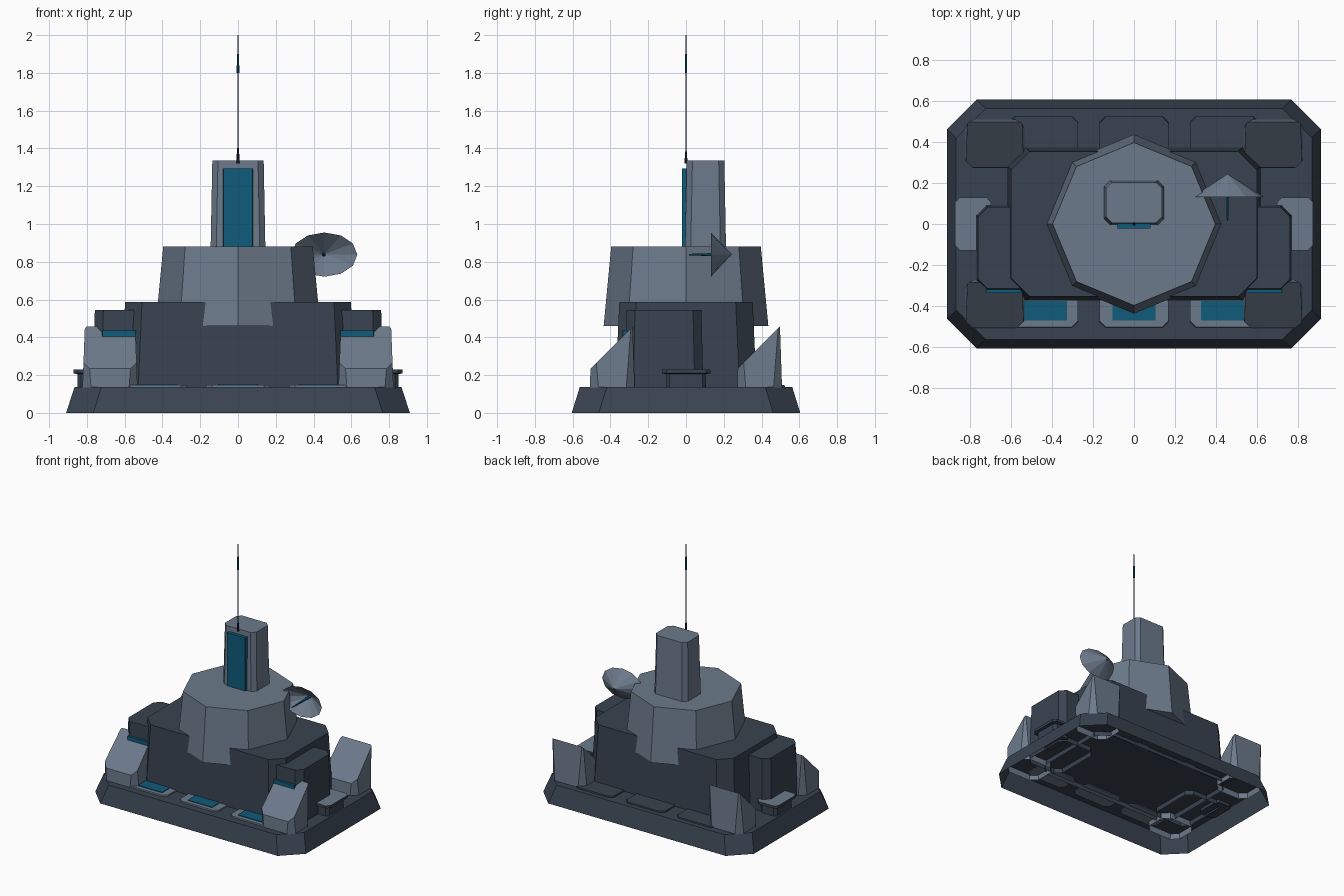
import bpy, bmesh, math
from mathutils import Vector

if "Cube" in bpy.data.objects:
    bpy.data.objects.remove(bpy.data.objects["Cube"])


def material(name, rgb):
    m = bpy.data.materials.new(name)
    m.diffuse_color = (*rgb, 1)
    m.use_nodes = True
    m.node_tree.nodes["Principled BSDF"].inputs["Base Color"].default_value = m.diffuse_color
    return m


DARK = material("dark slate", (0.040, 0.056, 0.080))
LIGHT = material("light grey blue", (0.150, 0.195, 0.258))
TEAL = material("teal glass", (0.005, 0.105, 0.195))
NAVY = material("deep navy", (0.010, 0.014, 0.030))


def finish(name, bm, *mats):
    me = bpy.data.meshes.new(name)
    bm.to_mesh(me)
    bm.free()
    ob = bpy.data.objects.new(name, me)
    for m in mats:
        me.materials.append(m)
    bpy.context.collection.objects.link(ob)
    return ob


def chamfered(x0, x1, y0, y1, c):
    """Rectangle outline with cut corners, counter-clockwise."""
    return [(x0 + c, y0), (x1 - c, y0), (x1, y0 + c), (x1, y1 - c),
            (x1 - c, y1), (x0 + c, y1), (x0, y1 - c), (x0, y0 + c)]


def loft(rings, open_bottom=False):
    """Join outlines [(points, z), ...] into a solid."""
    bm = bmesh.new()
    loops = [[bm.verts.new((x, y, z)) for x, y in pts] for pts, z in rings]
    n = len(loops[0])
    for a, b in zip(loops, loops[1:]):
        for i in range(n):
            j = (i + 1) % n
            bm.faces.new((a[i], a[j], b[j], b[i]))
    bm.faces.new(loops[-1])
    if not open_bottom:
        bm.faces.new(loops[0][::-1])
    return bm


def block(name, x, y, z, c, mat, taper=0.0, open_bottom=False):
    t = taper
    bm = loft([(chamfered(*x, *y, c), z[0]),
               (chamfered(x[0] + t, x[1] - t, y[0] + t, y[1] - t, c), z[1])],
              open_bottom)
    return finish(name, bm, mat)


def side(s, a, b):
    return tuple(sorted((s * a, s * b)))


def disc(r, n=8, cx=0, cy=0):
    return [(cx + r * math.cos(math.tau * i / n), cy + r * math.sin(math.tau * i / n))
            for i in range(n)]


# Hollow sloped foundation and main hall
bm = loft([(chamfered(-0.91, 0.91, -0.605, 0.605, 0.143), 0),
           (chamfered(-0.865, 0.865, -0.562, 0.562, 0.143), 0.138)], True)
finish("foundation", bm, DARK)
block("main_hall", (-0.62, 0.62), (-0.375, 0.375), (0.10, 0.587), 0.09, DARK, 0.022, True)

# Octagonal upper deck overhanging the hall at front and back
finish("upper_deck", loft([(disc(0.436), 0.46), (disc(0.396), 0.88)]), LIGHT)

# Tower with a tall window
block("tower", (-0.145, 0.145), (-0.005, 0.212), (0.87, 1.335), 0.03, LIGHT, 0.009)
block("tower_window", (-0.08, 0.08), (-0.022, 0.03), (0.88, 1.295), 0.002, TEAL)

# Antenna mast
finish("antenna_foot", loft([(disc(0.009, 6), 1.32), (disc(0.006, 6), 1.385)]), NAVY)
finish("antenna_rod", loft([(disc(0.004, 6), 1.385), (disc(0.003, 6), 2.0)]), NAVY)
finish("antenna_light", loft([(disc(0.007, 6), 1.80), (disc(0.006, 6), 1.90)]), TEAL)

for s, tag in ((-1, "left"), (1, "right")):
    # Side wing with a low front window
    block(tag + "_wing", side(s, 0.45, 0.768), (-0.325, 0.092), (0.10, 0.545),
          0.045, DARK, 0.01, True)
    block(tag + "_wing_window", side(s, 0.54, 0.72), (-0.335, -0.30), (0.34, 0.435), 0.002, TEAL)

    # Corner buttresses: tapered blocks cut by a slope falling to the front
    for y, end in ((-0.51, "front"), (0.27, "rear")):
        x = side(s, 0.53, 0.825)
        bm = loft([(chamfered(*x, y, y + 0.24, 0.05), 0.09),
                   (chamfered(x[0] + 0.016, x[1] - 0.016, y + 0.012, y + 0.226, 0.004), 0.50)], True)
        cut = bmesh.ops.bisect_plane(bm, geom=bm.verts[:] + bm.edges[:] + bm.faces[:],
                                     plane_co=(0, y + 0.005, 0.235),
                                     plane_no=Vector((0, -1, 1)).normalized(), clear_outer=True)
        rim = [e for e in cut["geom_cut"] if isinstance(e, bmesh.types.BMEdge)]
        bmesh.ops.contextual_create(bm, geom=rim)
        bmesh.ops.recalc_face_normals(bm, faces=bm.faces[:])
        finish(f"{tag}_{end}_buttress", bm, LIGHT)

    # Side pod with a flared lid, light on top only
    body = chamfered(*side(s, 0.71, 0.85), -0.107, 0.107, 0.02)
    lid = chamfered(*side(s, 0.695, 0.872), -0.128, 0.13, 0.025)
    bm = loft([(body, 0.115), (body, 0.205), (lid, 0.21), (lid, 0.23)])
    bm.normal_update()
    for f in bm.faces:
        f.material_index = int(f.normal.z > 0.9)
    finish(tag + "_pod", bm, DARK, LIGHT)

# Skylights along the front, plain hatches along the back
for x, tag in ((-0.44, "left"), (0, "middle"), (0.44, "right")):
    block(tag + "_skylight_frame", (x - 0.17, x + 0.17), (-0.505, -0.33), (0.13, 0.148),
          0.03, LIGHT, 0.003)
    block(tag + "_skylight", (x * 0.98 - 0.105, x * 0.98 + 0.105), (-0.47, -0.375),
          (0.146, 0.153), 0.002, TEAL)
    block(tag + "_rear_hatch", (x - 0.17, x + 0.17), (0.33, 0.525), (0.13, 0.148),
          0.03, DARK, 0.003)

# Radar dish: open oval cone facing the front, with a pointed feed
bm = bmesh.new()
apex = bm.verts.new((0.455, 0.243, 0.84))
rim = [bm.verts.new((0.457 + 0.175 * math.cos(math.tau * i / 12), 0.132,
                     0.838 + 0.117 * math.sin(math.tau * i / 12))) for i in range(12)]
for i in range(12):
    bm.faces.new((rim[i], apex, rim[(i + 1) % 12]))
bmesh.ops.recalc_face_normals(bm, faces=bm.faces[:])
finish("radar_dish", bm, LIGHT)
bpy.ops.mesh.primitive_cone_add(vertices=6, radius1=0.011, radius2=0.004, depth=0.22,
                                location=(0.455, 0.125, 0.838), rotation=(math.pi / 2, 0, 0))
feed = bpy.context.object
feed.name = "radar_feed"
feed.data.materials.append(TEAL)
